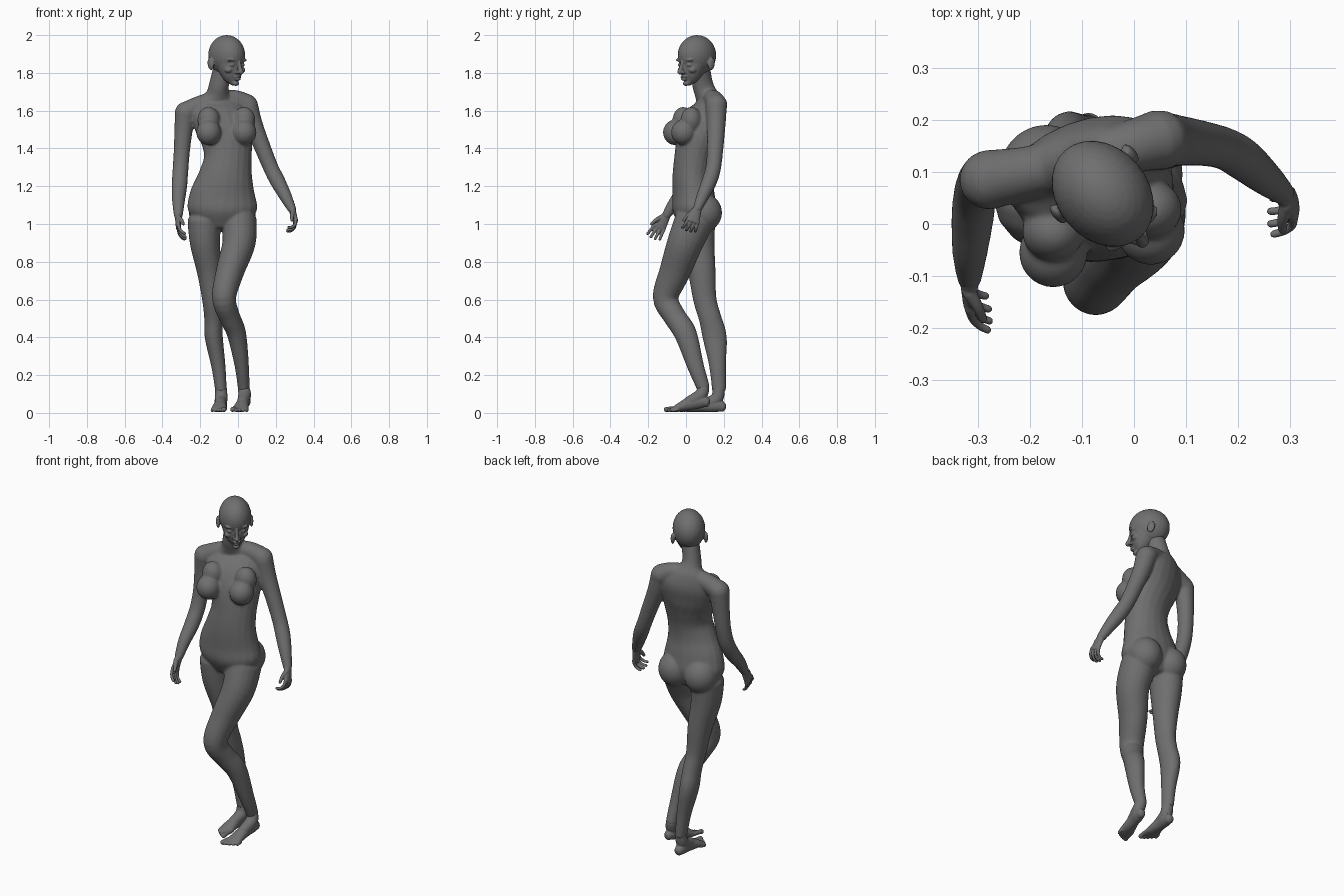
import bpy, bmesh
from math import radians, sin, cos, pi
from mathutils import Vector, Matrix

cube = bpy.data.objects.get("Cube")
if cube:
    bpy.data.objects.remove(cube, do_unlink=True)

GREY = (0.16, 0.16, 0.16, 1)
clay = bpy.data.materials.new("grey_clay")
clay.use_nodes = True
clay.diffuse_color = GREY
clay.node_tree.nodes["Principled BSDF"].inputs["Base Color"].default_value = GREY


def spline(rows, steps=5):
    """Smooth curve through rows of x, y, z, half width, half depth, yaw."""
    last = len(rows) - 1
    out = []
    for i in range(last):
        p, q, r, s = (rows[min(max(i + k, 0), last)] for k in (-1, 0, 1, 2))
        for k in range(steps):
            t = k / steps
            out.append((q * 2 + (r - p) * t + (p * 2 - q * 5 + r * 4 - s) * t ** 2
                        + (q * 3 - p - r * 3 + s) * t ** 3) * 0.5)
    return out + [rows[last]]


def tube(bm, rows, side=None, cap=1.0, sides=20):
    """Elliptical tube with rounded ends; rows of four numbers are round."""
    full = []
    for row in rows:
        row = list(row)
        if len(row) == 4:
            row.append(row[3])
        full.append(Vector(row + [0] * (6 - len(row))))
    pts = spline(full)
    mids = [Vector(p[:3]) for p in pts]
    end = len(pts) - 1
    sections = []
    for i, p in enumerate(pts):
        along = (mids[min(i + 1, end)] - mids[max(i - 1, 0)]).normalized()
        sections.append((mids[i], along, p[3], p[4], p[5]))

    def dome(section, sign):
        mid, along, a, b, yaw = section
        for deg in (28, 55, 80):
            c = cos(radians(deg))
            shift = along * sign * min(a, b) * cap * sin(radians(deg))
            yield (mid + shift, along, a * c, b * c, yaw)

    sections = list(dome(sections[0], -1))[::-1] + sections + list(dome(sections[-1], 1))
    rings = []
    for mid, along, a, b, yaw in sections:
        across = side or Vector((cos(radians(yaw)), sin(radians(yaw)), 0))
        across = (across - along * across.dot(along)).normalized()
        depth = along.cross(across)
        angles = [2 * pi * k / sides for k in range(sides)]
        rings.append([bm.verts.new(mid + across * a * cos(w) + depth * b * sin(w))
                      for w in angles])
    for low, high in zip(rings, rings[1:]):
        for k in range(sides):
            n = (k + 1) % sides
            bm.faces.new((low[k], low[n], high[n], high[k]))
    bm.faces.new(rings[0])
    bm.faces.new(rings[-1])


def ball(bm, centre, radii, tilt=0):
    place = (Matrix.Translation(centre) @ Matrix.Rotation(radians(tilt), 4, "X")
             @ Matrix.Diagonal((*radii, 1)))
    bmesh.ops.create_uvsphere(bm, u_segments=28, v_segments=18, radius=1, matrix=place)


def fuse(name, bm, voxel, rounds, place=Matrix()):
    """Blend overlapping volumes into one smooth skin."""
    bm.transform(place)
    bmesh.ops.recalc_face_normals(bm, faces=bm.faces)
    mesh = bpy.data.meshes.new(name)
    bm.to_mesh(mesh)
    bm.free()
    mesh.materials.append(clay)
    obj = bpy.data.objects.new(name, mesh)
    bpy.context.scene.collection.objects.link(obj)
    skin = obj.modifiers.new("skin", "REMESH")
    skin.mode = "VOXEL"
    skin.voxel_size = voxel
    skin.use_smooth_shade = True
    soft = obj.modifiers.new("soften", "SMOOTH")
    soft.factor = 0.5
    soft.iterations = rounds


# Torso: stacked sections that twist from the hips to the shoulders
body = bmesh.new()
tube(body, [
    (-.083, .05, .99, .12, .08), (-.083, .045, 1.07, .182, .115),
    (-.08, .04, 1.15, .176, .112, 2), (-.066, .032, 1.25, .145, .104, 4),
    (-.054, .04, 1.35, .127, .102, 8), (-.06, .06, 1.45, .14, .108, 13),
    (-.083, .085, 1.53, .155, .105, 18), (-.1, .115, 1.6, .155, .085, 19),
    (-.108, .12, 1.65, .12, .066, 20), (-.106, .105, 1.69, .066, .058, 25),
    (-.1, .088, 1.74, .051, .057, 30), (-.075, .072, 1.84, .05, .056, 40)], cap=0.2)
tube(body, [(-.278, .085, 1.588, .058), (-.2, .1, 1.63, .05), (-.11, .122, 1.655, .05),
            (-.02, .145, 1.66, .05), (.048, .162, 1.63, .058)], side=Vector((0, 0, 1)))
for x, y in ((-.155, -.055), (.032, -.012)):
    ball(body, (x, y, 1.485), (.066, .067, .068))
    ball(body, (x, y + .04, 1.55), (.06, .056, .07))
for x in (-.168, .002):
    ball(body, (x, .095, 1.06), (.092, .096, .1))

# Arms
tube(body, [(-.277, .085, 1.59, .058), (-.288, .085, 1.5, .049), (-.298, .078, 1.38, .043),
            (-.305, .055, 1.28, .042), (-.31, .01, 1.2, .041), (-.315, -.055, 1.12, .034),
            (-.316, -.105, 1.045, .024)])
tube(body, [(.05, .16, 1.625, .057), (.08, .16, 1.53, .05), (.128, .155, 1.41, .044),
            (.173, .145, 1.3, .041), (.208, .125, 1.23, .041), (.25, .09, 1.15, .034),
            (.285, .06, 1.08, .024)])

# Legs: the right one straight, the left one bent forward at the knee
tube(body, [(-.178, .055, 1.02, .09, .1), (-.175, .06, .9, .08, .092),
            (-.152, .083, .75, .066, .074), (-.138, .1, .6, .052, .062),
            (-.13, .128, .5, .049, .06), (-.128, .152, .4, .048, .064),
            (-.104, .167, .25, .038, .045), (-.09, .175, .12, .031, .037)], cap=0.5)
tube(body, [(.005, .045, 1.02, .095, .105), (.005, -.005, .9, .088, .095),
            (-.042, -.058, .75, .075, .083), (-.074, -.108, .61, .064, .068),
            (-.045, -.06, .51, .056, .06), (-.008, -.003, .42, .051, .06),
            (.02, .05, .25, .038, .045), (.03, .093, .13, .031, .035)], cap=0.5)
fuse("body", body, 0.006, 12)

# Head, shaped facing forward and then turned to its left
head = bmesh.new()
ball(head, (0, 0, 1.893), (.088, .111, .107))
tube(head, [(0, -.062, 1.748, .022, .022), (0, -.05, 1.772, .046, .044),
            (0, -.038, 1.81, .064, .064), (0, -.03, 1.845, .074, .068),
            (0, -.022, 1.9, .08, .085)], cap=0.6)
tube(head, [(0, -.1, 1.865, .009), (0, -.11, 1.83, .01), (0, -.118, 1.805, .014)])
ball(head, (0, -.092, 1.778), (.023, .013, .006))
ball(head, (0, -.091, 1.766), (.02, .013, .007))
ball(head, (0, -.076, 1.744), (.018, .015, .013))
for s in (-1, 1):
    ball(head, (s * .034, -.084, 1.842), (.017, .014, .01))
    ball(head, (s * .036, -.086, 1.868), (.028, .017, .009))
    ball(head, (s * .013, -.105, 1.802), (.009, .01, .008))
    ball(head, (s * .045, -.068, 1.815), (.02, .022, .016))
    ball(head, (s * .09, .025, 1.848), (.011, .021, .034), -12)
fuse("head", head, 0.004, 4,
     Matrix.Translation((-.06, .058, 0)) @ Matrix.Rotation(radians(40), 4, "Z"))


def hand(name, wrist, down, thumbward, palm_sign, curl):
    bm = bmesh.new()
    wrist, d = Vector(wrist), Vector(down).normalized()
    w = Vector(thumbward)
    w = (w - d * w.dot(d)).normalized()
    n = d.cross(w) * palm_sign
    # Palm
    tube(bm, [(*(wrist - d * .01), .022, .02), (*(wrist + d * .035), .03, .016),
              (*(wrist + d * .074), .036, .013)], side=w, cap=0.6)
    # Four fingers bending towards the palm
    for i, reach in enumerate((0.85, 1, 1.05, 0.95)):
        p = wrist + d * .068 + w * (i - 1.5) * .018
        spread = w * (i - 1.5) * .08
        rows, angle = [(*p, .0095)], radians(curl) * 0.6
        for length in (.034, .026, .02):
            p = p + (d * cos(angle) + n * sin(angle) + spread) * length * reach
            rows.append((*p, .0088 - .0004 * len(rows)))
            angle += radians(curl)
        tube(bm, rows, side=w, sides=12)
    # Thumb
    base = wrist + d * .022 + w * .018
    tip = d * .75 + w * .45 + n * .45
    tube(bm, [(*base, .014), (*(base + tip * .035), .011),
              (*(base + tip * .058 + d * .012), .0085)], side=w, sides=12)
    fuse(name, bm, 0.003, 3)


hand("right_hand", (-.316, -.105, 1.045), (0, -.5, -.85), (0, -.85, .5), -1, 20)
hand("left_hand", (.285, .06, 1.08), (.27, -.33, -.9), (.1, -.9, .3), 1, 36)


def foot(name, ankle, heel, forward, inner, lift):
    bm = bmesh.new()
    f = Vector((*forward, 0)).normalized()
    s = Vector((-f.y, f.x, 0))

    def at(t, u, z):
        return Vector((*heel, z + .004 + lift * max(0, 1 - t / .17))) + f * t + s * u

    # Sole and instep
    profile = ((.02, .024, .026), (.05, .031, .036), (.1, .031, .036),
               (.15, .038, .028), (.19, .043, .017), (.205, .04, .013))
    tube(bm, [(*at(t, 0, h), a, h) for t, a, h in profile], side=s, cap=0.7)
    tube(bm, [(*ankle, .031), (*at(.055, 0, .068), .034), (*at(.12, 0, .042), .03)], side=s)
    # Toes, the big one on the inner side
    for i, r in enumerate((.014, .0105, .01, .0095, .009)):
        u = inner * (.03 - i * .0165)
        t = .243 - i * .006 - i * i * .0014
        tube(bm, [(*at(.17, u * .9, r + .005), r), (*at(t - .02, u, r + .003), r * 0.9),
                  (*at(t, u, r), r)], side=s, sides=12)
    fuse(name, bm, 0.0035, 4)


foot("right_foot", (-.09, .175, .13), (-.085, .215), (-.02, -.25), 1, 0)
foot("left_foot", (.03, .093, .13), (.045, .13), (-.045, -.25), -1, .03)
